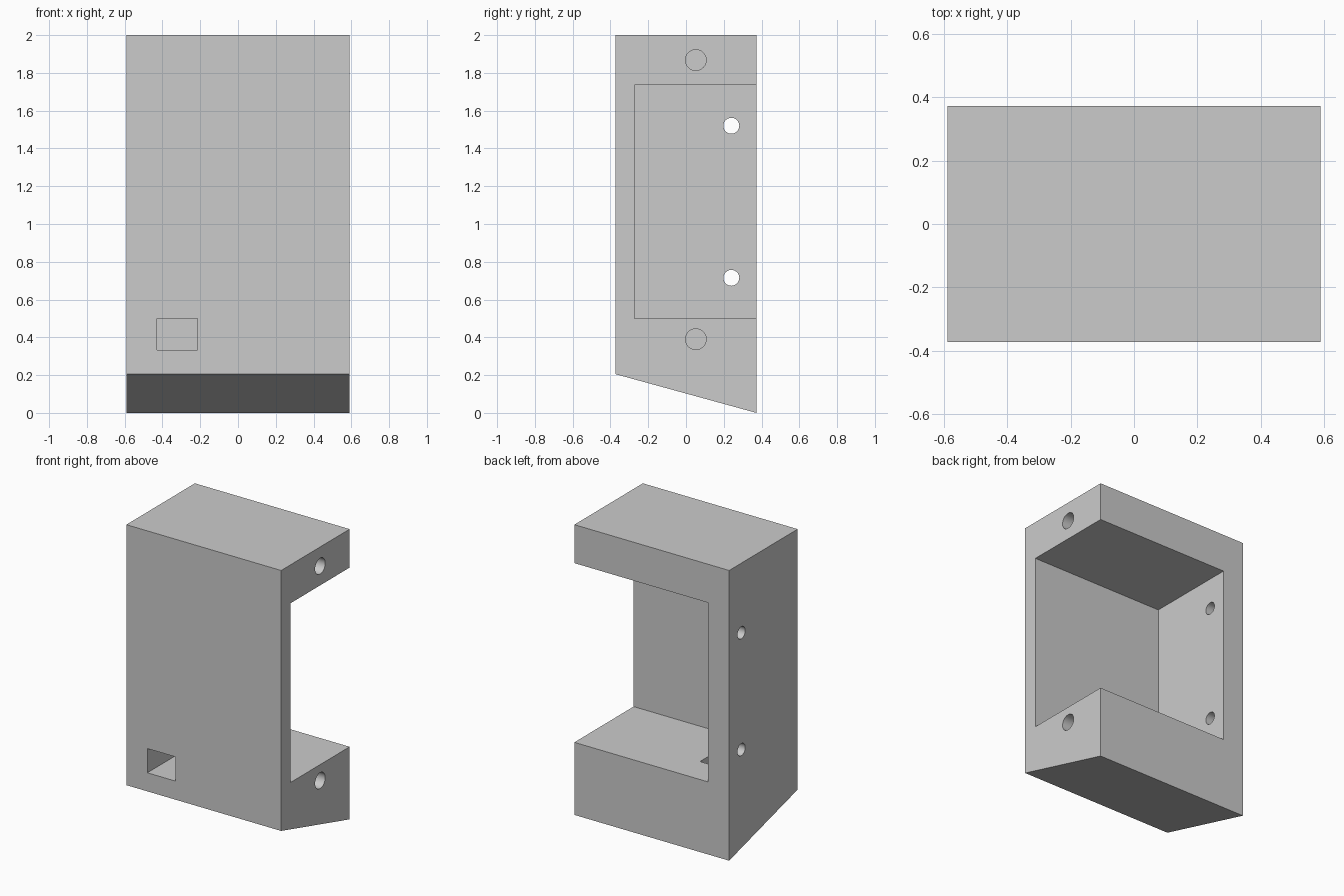
import bpy
import bmesh
import math
from mathutils import Matrix

cube = bpy.data.objects.get("Cube")
if cube:
    bpy.data.objects.remove(cube, do_unlink=True)

grey = bpy.data.materials.new("plain grey")
grey.use_nodes = True
colour = (0.6, 0.6, 0.6, 1)
grey.diffuse_color = colour
grey.node_tree.nodes["Principled BSDF"].inputs["Base Color"].default_value = colour

HALF_X, HALF_Y = 0.59, 0.373
WALL_X = -0.43      # inner face of the closed side
FLOOR_Z = 0.5       # floor of the bay


def make_object(name, bm):
    bmesh.ops.recalc_face_normals(bm, faces=bm.faces)
    mesh = bpy.data.meshes.new(name)
    bm.to_mesh(mesh)
    bm.free()
    mesh.materials.append(grey)
    obj = bpy.data.objects.new(name, mesh)
    bpy.context.collection.objects.link(obj)
    return obj


def box(name, x, y, z):
    bm = bmesh.new()
    bmesh.ops.create_cube(bm, size=1)
    for v in bm.verts:
        v.co = [lo if c < 0 else hi for c, (lo, hi) in zip(v.co, (x, y, z))]
    return make_object(name, bm)


def drill(name, x0, x1, y, z, radius):
    bm = bmesh.new()
    place = Matrix.Translation(((x0 + x1) / 2, y, z)) @ Matrix.Rotation(math.pi / 2, 4, "Y")
    bmesh.ops.create_cone(bm, cap_ends=True, segments=40, radius1=radius,
                          radius2=radius, depth=x1 - x0, matrix=place)
    return make_object(name, bm)


# Housing block with a sloping underside
bm = bmesh.new()
profile = [(-HALF_Y, 0.205), (HALF_Y, 0), (HALF_Y, 2), (-HALF_Y, 2)]
side = bm.faces.new([bm.verts.new((-HALF_X, y, z)) for y, z in profile])
extruded = bmesh.ops.extrude_face_region(bm, geom=[side])
bmesh.ops.translate(bm, vec=(2 * HALF_X, 0, 0),
                    verts=[v for v in extruded["geom"] if isinstance(v, bmesh.types.BMVert)])
housing = make_object("housing", bm)

# Bay open to the back and left side, and the channel running in from the front
cutters = [
    box("bay_cutter", (WALL_X, 1), (-0.272, 1), (FLOOR_Z, 1.735)),
    box("channel_cutter", (WALL_X, -0.215), (-1, 0.155), (0.333, FLOOR_Z)),
]
# Through holes in the closed wall
for z in (0.715, 1.52):
    cutters.append(drill("wall_hole_cutter", -0.8, -0.3, 0.24, z, 0.042))
# Blind holes in the open end faces
for z in (0.39, 1.868):
    cutters.append(drill("end_hole_cutter", HALF_X - 0.37, 0.8, 0.052, z, 0.055))

for cutter in cutters:
    cutter.hide_render = True
    cutter.hide_viewport = True
    cut = housing.modifiers.new(cutter.name, "BOOLEAN")
    cut.operation = "DIFFERENCE"
    cut.solver = "EXACT"
    cut.object = cutter

# Bake the cuts and drop the cutters
bpy.context.view_layer.update()
graph = bpy.context.evaluated_depsgraph_get()
result = bpy.data.meshes.new_from_object(housing.evaluated_get(graph))
housing.modifiers.clear()
housing.data = result
for cutter in cutters:
    bpy.data.objects.remove(cutter, do_unlink=True)

bpy.ops.object.select_all(action="DESELECT")
housing.select_set(True)
bpy.context.view_layer.objects.active = housing
bpy.ops.object.shade_smooth_by_angle(angle=math.radians(30))
